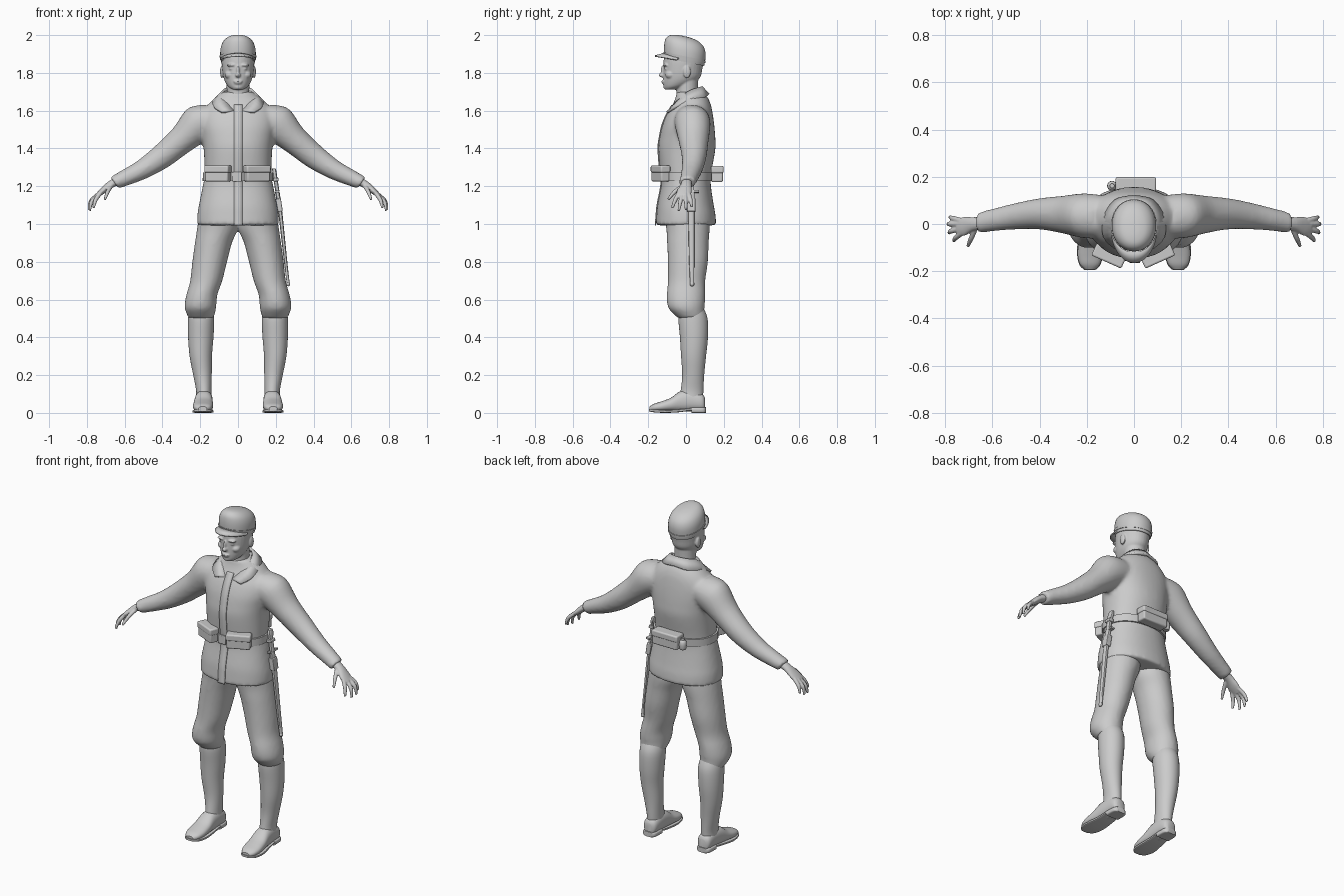
import bpy, bmesh, math
from mathutils import Vector, Matrix

grey = bpy.data.materials.new("uniform_grey")
grey.diffuse_color = (0.6, 0.6, 0.6, 1)
X, Y, Z = Vector((1, 0, 0)), Vector((0, 1, 0)), Vector((0, 0, 1))


def spline(rows, steps):
    """Catmull-Rom interpolation of equally long rows."""
    out = []
    for i in range(len(rows) - 1):
        a, b, c, d = (rows[max(i - 1, 0)], rows[i], rows[i + 1], rows[min(i + 2, len(rows) - 1)])
        for k in range(steps):
            t = k / steps
            out.append([q + 0.5 * t * (r - p + t * (2*p - 5*q + 4*r - s + t * (3*q - p - 3*r + s)))
                        for p, q, r, s in zip(a, b, c, d)])
    return out + [list(rows[-1])]


def loft(bm, rows, u=None, v=None, n=24, power=2.0, side=1, steps=4):
    """Rows are x, y, z, radius along u, radius along v."""
    if u is None:
        d = (Vector(rows[-1][:3]) - Vector(rows[0][:3])).normalized()
        u = d.orthogonal().normalized()
        v = d.cross(u)
    rings = []
    for x, y, z, ru, rv in spline(rows, steps):
        ring = []
        for k in range(n):
            a = 2 * math.pi * k / n
            c, s = math.cos(a), math.sin(a)
            p = Vector((x, y, z)) + u * ru * math.copysign(abs(c) ** (2 / power), c) \
                + v * rv * math.copysign(abs(s) ** (2 / power), s)
            ring.append(bm.verts.new((p.x * side, p.y, p.z)))
        rings.append(ring)
    for a, b in zip(rings, rings[1:]):
        for k in range(n):
            bm.faces.new((a[k], a[(k + 1) % n], b[(k + 1) % n], b[k]))
    bm.faces.new(rings[0])
    bm.faces.new(rings[-1])


def ball(bm, c, r):
    bmesh.ops.create_uvsphere(bm, u_segments=16, v_segments=10, radius=1,
                              matrix=Matrix.Translation(c) @ Matrix.Diagonal((*r, 1)))


def box(bm, c, size, turn=0.0, tilt=0.0):
    m = Matrix.Translation(c) @ Matrix.Rotation(turn, 4, 'Z') @ Matrix.Rotation(tilt, 4, 'Y')
    bmesh.ops.create_cube(bm, size=1, matrix=m @ Matrix.Diagonal((*size, 1)))


def strip(bm, edge_a, edge_b, side=1, steps=4):
    """Sheet between two smooth edges."""
    a, b = ([bm.verts.new((p[0] * side, p[1], p[2])) for p in spline(e, steps)] for e in (edge_a, edge_b))
    for k in range(len(a) - 1):
        bm.faces.new((a[k], a[k + 1], b[k + 1], b[k]))


def finish(name, bm, voxel=0, smooth=4, bevel=0, thick=0):
    bmesh.ops.recalc_face_normals(bm, faces=bm.faces)
    me = bpy.data.meshes.new(name)
    bm.to_mesh(me)
    bm.free()
    me.materials.append(grey)
    ob = bpy.data.objects.new(name, me)
    bpy.context.collection.objects.link(ob)
    if thick:
        m = ob.modifiers.new("thickness", 'SOLIDIFY')
        m.thickness, m.offset = thick, 0
    if bevel:
        m = ob.modifiers.new("bevel", 'BEVEL')
        m.width, m.segments = bevel, 3
    if voxel:
        m = ob.modifiers.new("blend", 'REMESH')
        m.mode, m.voxel_size, m.use_smooth_shade = 'VOXEL', voxel, True
        m = ob.modifiers.new("soften", 'SMOOTH')
        m.factor, m.iterations = 0.5, smooth
    bpy.ops.object.select_all(action='DESELECT')
    ob.select_set(True)
    bpy.context.view_layer.objects.active = ob
    bpy.ops.object.shade_smooth_by_angle(angle=math.radians(40))


# Jacket: torso and sleeves blended together
bm = bmesh.new()
torso = [(.993, 0, .217, .16), (1.05, 0, .215, .156), (1.1, -.002, .207, .149), (1.2, 0, .187, .132),
         (1.25, 0, .177, .132), (1.3, 0, .177, .139), (1.4, .005, .182, .151), (1.46, .008, .19, .147),
         (1.52, .012, .2, .138), (1.58, .02, .195, .122), (1.63, .03, .16, .102), (1.67, .03, .12, .085),
         (1.7, .02, .08, .07)]
loft(bm, [(0, y, z, rx, ry) for z, y, rx, ry in torso], X, Y, n=40, power=2.2)
for s in (1, -1):
    loft(bm, [(.12, .03, 1.56, .09, .09), (.21, .035, 1.53, .095, .1), (.3, .04, 1.445, .08, .076),
              (.4, .043, 1.36, .066, .066), (.5, .033, 1.292, .056, .054), (.58, .02, 1.252, .049, .046),
              (.655, .006, 1.218, .044, .038)], Y, Vector((.58, 0, .81)), side=s)
finish("jacket", bm, voxel=.011, smooth=5)

# Jacket front flap
bm = bmesh.new()
front = [(-.02, y - ry - .002, z) for z, y, rx, ry in torso[:11]]
strip(bm, front, [(x + .045, y, z) for x, y, z in front])
finish("front_flap", bm, thick=.006)

# Collar: two mirrored folded leaves over a neck band
bm = bmesh.new()
for s in (1, -1):
    top = [(0, .082, 1.725), (.05, .066, 1.72), (.078, .015, 1.7), (.07, -.04, 1.655), (.02, -.085, 1.595)]
    fall = [(0, .118, 1.685), (.078, .1, 1.672), (.125, .03, 1.655), (.128, -.052, 1.62), (.085, -.1, 1.592)]
    strip(bm, top, fall, s)
bmesh.ops.remove_doubles(bm, verts=bm.verts, dist=.0005)
finish("collar", bm, thick=.014)
bm = bmesh.new()
loft(bm, [(0, .012, 1.63, .078, .075), (0, .01, 1.675, .07, .066), (0, .012, 1.685, .066, .062)],
     X, Vector((0, 1, .3)))
finish("neck_band", bm)

# Head with facial features
bm = bmesh.new()
loft(bm, [(0, .012, 1.62, .068, .062), (0, .006, 1.69, .06, .057), (0, .005, 1.77, .062, .06)], X, Y)
loft(bm, [(0, -.085, 1.712, .028, .028), (0, -.06, 1.726, .05, .058), (0, -.036, 1.75, .067, .085),
          (0, -.022, 1.78, .078, .099), (0, -.017, 1.82, .084, .103), (0, -.012, 1.87, .087, .106),
          (0, -.012, 1.93, .08, .1)], X, Y, n=32)
ball(bm, (0, -.125, 1.788), (.014, .02, .012))
ball(bm, (0, -.118, 1.812), (.009, .017, .03))
ball(bm, (0, -.121, 1.755), (.024, .01, .005))
ball(bm, (0, -.117, 1.746), (.02, .012, .006))
ball(bm, (0, -.104, 1.726), (.025, .016, .014))
for s in (1, -1):
    ball(bm, (s * .034, -.108, 1.841), (.026, .016, .008))
    ball(bm, (s * .034, -.102, 1.822), (.015, .014, .007))
    ball(bm, (s * .045, -.082, 1.79), (.026, .028, .022))
    ball(bm, (s * .086, .005, 1.805), (.009, .02, .033))
finish("head", bm, voxel=.0045, smooth=3)

# Field cap with peak and strap
bm = bmesh.new()
slope = Vector((0, 1, -.2))
loft(bm, [(0, -.008, 1.858, .09, .104), (0, -.007, 1.89, .094, .109), (0, -.006, 1.93, .092, .109),
          (0, -.008, 1.962, .08, .099), (0, -.012, 1.984, .057, .074), (0, -.016, 1.994, .028, .038),
          (0, -.016, 1.996, .003, .004)], X, slope, n=40, power=2.1)
finish("cap", bm)
bm = bmesh.new()
loft(bm, [(0, -.008, 1.874, .0955, .1105), (0, -.008, 1.888, .0975, .1125)], X, slope, n=40, power=2.1, steps=1)
finish("cap_strap", bm)
bm = bmesh.new()
arc = [math.radians(a) for a in range(-75, 76, 15)]
inner = [(.09 * math.sin(a), -.008 - .104 * math.cos(a), 1.868 + .035 * math.cos(a)) for a in arc]
outer = [(.097 * math.sin(a), -.012 - .152 * math.cos(a), 1.862 + .027 * math.cos(a)) for a in arc]
strip(bm, inner, outer)
finish("cap_peak", bm, thick=.008)

# Hands
for s, label in ((1, "left"), (-1, "right")):
    bm = bmesh.new()
    loft(bm, [(.63, .005, 1.232, .028, .024), (.68, 0, 1.205, .029, .02), (.72, -.01, 1.172, .04, .016),
              (.748, -.012, 1.148, .034, .011)], Y, Vector((.66, 0, .75)), side=s)
    for base, mid, tip in (((.73, -.038, 1.162), (.755, -.058, 1.125), (.765, -.073, 1.085)),
                           ((.738, -.02, 1.156), (.775, -.03, 1.117), (.785, -.038, 1.07)),
                           ((.742, 0, 1.156), (.78, 0, 1.12), (.79, 0, 1.074)),
                           ((.732, .014, 1.162), (.768, .024, 1.13), (.782, .03, 1.09)),
                           ((.67, -.012, 1.205), (.69, -.06, 1.17), (.705, -.095, 1.13))):
        loft(bm, [(*base, .012, .012), (*mid, .011, .011), (*tip, .007, .007)], n=10, side=s)
    finish(label + "_hand", bm, voxel=.004, smooth=3)

# Breeches, gathered below the knee
bm = bmesh.new()
for s in (1, -1):
    loft(bm, [(.1, 0, 1.08, .1, .12), (.108, .01, .98, .108, .115), (.13, .01, .9, .098, .11),
              (.15, .01, .8, .092, .106), (.168, .003, .7, .085, .099), (.19, 0, .63, .082, .101),
              (.198, 0, .58, .084, .1), (.199, .005, .545, .081, .092), (.195, .03, .5, .066, .07)],
         X, Y, n=32, side=s)
finish("breeches", bm, voxel=.011, smooth=4)

# Leg wraps, boots and soles
for s, label in ((1, "left"), (-1, "right")):
    bm = bmesh.new()
    loft(bm, [(.197, .03, .56, .06, .06), (.195, .037, .5, .069, .077), (.197, .042, .4, .067, .074),
              (.197, .04, .3, .059, .066), (.188, .038, .2, .049, .058), (.181, .032, .12, .041, .06),
              (.181, .026, .07, .042, .064)], X, Y, n=32, side=s)
    finish(label + "_leg_wrap", bm)
    bm = bmesh.new()
    loft(bm, [(.18, .101, .045, .022, .034), (.18, .085, .055, .04, .045), (.18, .03, .064, .045, .056),
              (.182, -.03, .06, .048, .054), (.184, -.08, .044, .052, .036), (.186, -.13, .034, .053, .027),
              (.187, -.17, .028, .043, .02), (.187, -.192, .022, .022, .012)], X, Z, power=2.3, side=s)
    finish(label + "_boot", bm)
    bm = bmesh.new()
    loft(bm, [(.18, .106, .015, .024, .015), (.18, .09, .015, .042, .015), (.18, .03, .015, .045, .015)],
         X, Z, power=5, side=s)
    loft(bm, [(.18, .035, .021, .044, .006), (.182, -.03, .012, .048, .008), (.186, -.11, .008, .056, .008),
              (.187, -.17, .011, .046, .008), (.187, -.196, .014, .022, .006)], X, Z, power=5, side=s)
    finish(label + "_sole", bm)

# Belt and buckle
bm = bmesh.new()
loft(bm, [(0, 0, 1.228, .187, .14), (0, 0, 1.272, .186, .144)], X, Y, n=40, power=2.2, steps=1)
finish("belt", bm)
bm = bmesh.new()
box(bm, (-.005, -.144, 1.25), (.05, .012, .052))
finish("buckle", bm, bevel=.004)

# Pouches: two in front, one at the back, each with a lid
for name, c, size, turn in (("left_pouch", (.1, -.135, 1.265), (.132, .05, .08), .42),
                            ("right_pouch", (-.106, -.135, 1.265), (.132, .05, .08), -.42),
                            ("back_pouch", (.008, .165, 1.262), (.165, .06, .08), 0)):
    bm = bmesh.new()
    box(bm, c, size, turn)
    finish(name, bm, bevel=.008)
    bm = bmesh.new()
    box(bm, (c[0], c[1], c[2] + .026), (size[0] + .007, size[1] + .007, .038), turn)
    finish(name + "_lid", bm, bevel=.008)

# Oil flask beside the back pouch
bm = bmesh.new()
loft(bm, [(-.093, .162, 1.225, .016, .016), (-.093, .162, 1.235, .02, .02), (-.093, .162, 1.27, .02, .02),
          (-.093, .162, 1.28, .01, .01), (-.093, .162, 1.292, .01, .01)], X, Y, n=16, steps=2)
finish("oil_flask", bm)

# Bayonet in its scabbard on the left hip
bm = bmesh.new()
loft(bm, [(.19, .035, 1.295, .009, .014), (.193, .034, 1.275, .011, .02), (.198, .03, 1.24, .011, .014),
          (.208, .028, 1.175, .011, .015)], X, Y, n=12, power=3)
box(bm, (.208, .034, 1.172), (.02, .07, .011), 0, -.2)
finish("bayonet_hilt", bm)
bm = bmesh.new()
loft(bm, [(.208, .028, 1.17, .012, .018), (.224, .028, 1.06, .011, .017), (.25, .03, .82, .009, .014),
          (.265, .032, .69, .008, .011)], X, Y, n=12, power=2.5)
ball(bm, (.266, .032, .682), (.01, .012, .012))
finish("scabbard", bm)
bm = bmesh.new()
box(bm, (.2, .028, 1.235), (.03, .045, .018), 0, -.1)
box(bm, (.217, .028, 1.1), (.03, .044, .07), 0, -.15)
finish("scabbard_loop", bm, bevel=.004)
